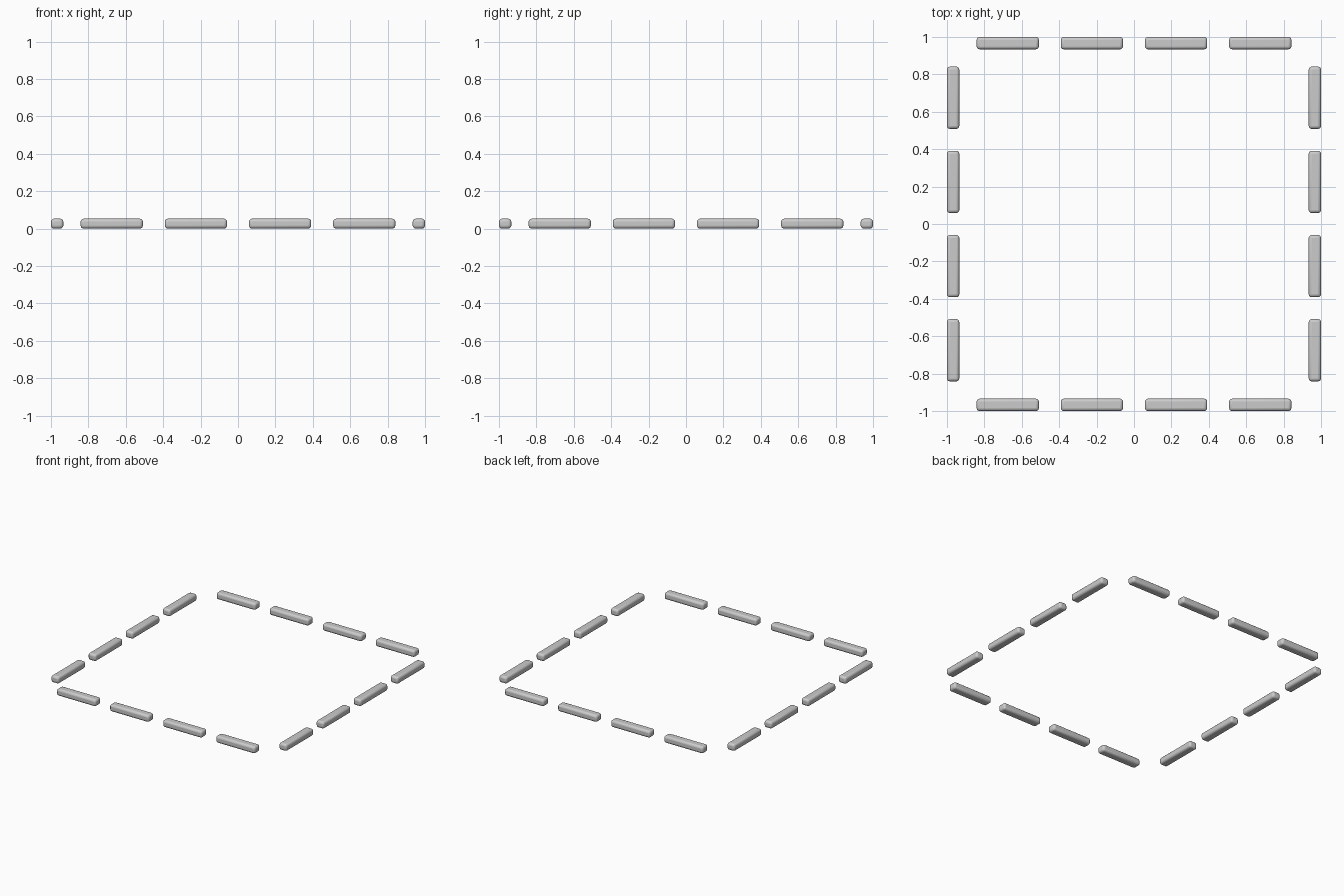
import bpy, math

if "Cube" in bpy.data.objects:
    bpy.data.objects.remove(bpy.data.objects["Cube"])

LENGTH, WIDTH, HEIGHT = 0.333, 0.066, 0.053
EDGE = 1 - WIDTH / 2


# One rounded bar lying on the ground
def bar(name, x, y, angle):
    bpy.ops.mesh.primitive_cube_add(size=1, location=(x, y, HEIGHT / 2))
    ob = bpy.context.object
    ob.name = name
    ob.scale = (LENGTH, WIDTH, HEIGHT)
    bpy.ops.object.transform_apply(location=False, rotation=False, scale=True)
    ob.rotation_euler.z = angle
    bevel = ob.modifiers.new("rounded_edges", 'BEVEL')
    bevel.width = 0.016
    bevel.segments = 3
    bpy.ops.object.shade_smooth_by_angle(angle=math.radians(40))


# Four dashes on each side of the square
for i in range(4):
    t = (i - 1.5) * 0.45
    bar(f"front_dash_{i + 1}", t, -EDGE, 0)
    bar(f"back_dash_{i + 1}", t, EDGE, 0)
    bar(f"left_dash_{i + 1}", -EDGE, t, math.pi / 2)
    bar(f"right_dash_{i + 1}", EDGE, t, math.pi / 2)
